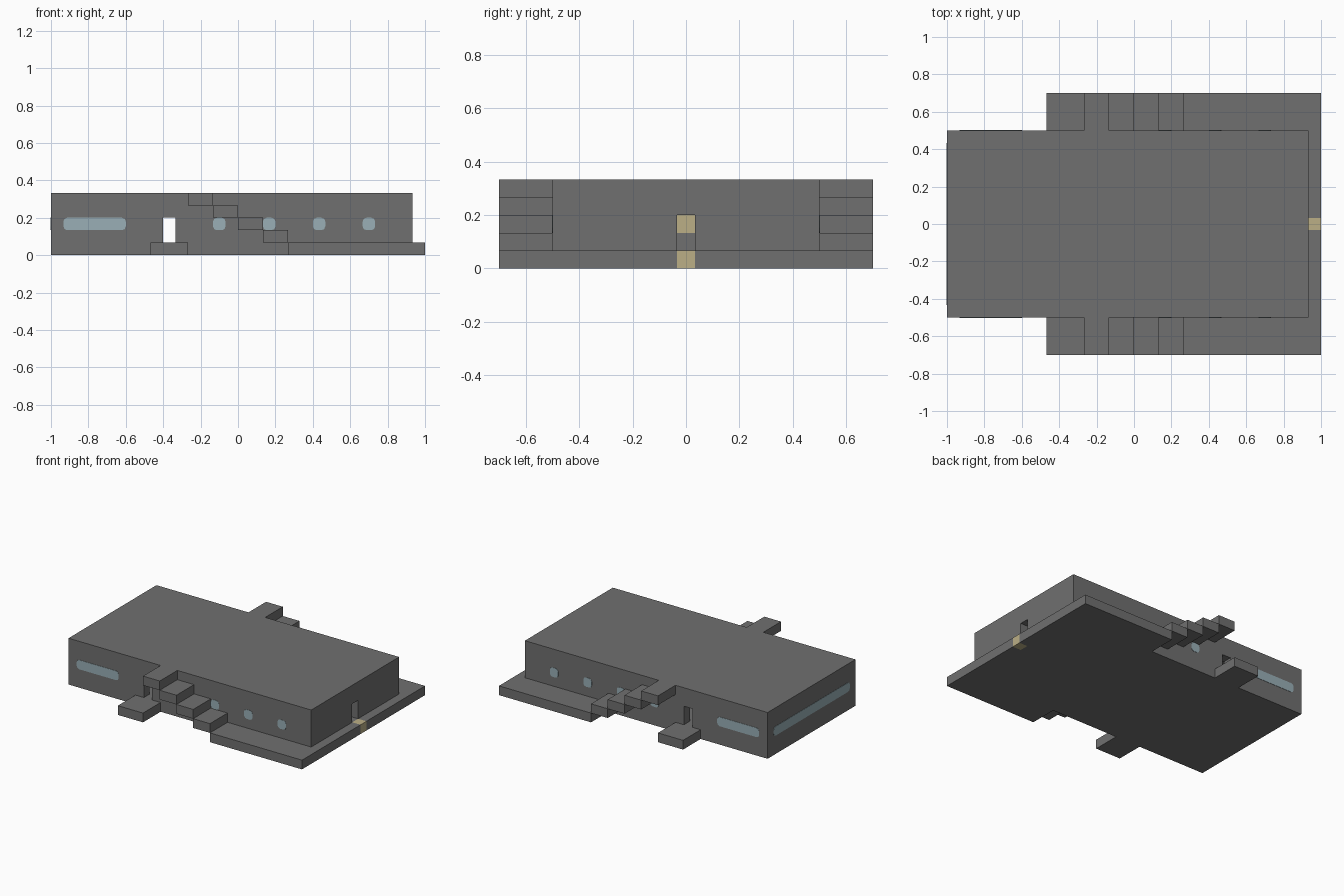
import bpy, bmesh
from mathutils import Vector

if "Cube" in bpy.data.objects:
    bpy.data.objects.remove(bpy.data.objects["Cube"], do_unlink=True)

U = 2 / 30            # building module
X0 = -15              # module coordinate of the rear end


def material(name, rgb):
    m = bpy.data.materials.new(name)
    m.use_nodes = True
    m.diffuse_color = (*rgb, 1)
    m.node_tree.nodes["Principled BSDF"].inputs["Base Color"].default_value = (*rgb, 1)
    return m


GREY = material("stone grey", (0.16, 0.16, 0.16))
GLASS = material("pale blue glass", (0.32, 0.43, 0.47))
YELLOW = material("sand yellow", (0.50, 0.43, 0.24))


def add_object(name, bm, mat):
    bmesh.ops.recalc_face_normals(bm, faces=bm.faces)
    mesh = bpy.data.meshes.new(name)
    bm.to_mesh(mesh)
    bm.free()
    mesh.materials.append(mat)
    obj = bpy.data.objects.new(name, mesh)
    bpy.context.collection.objects.link(obj)
    return obj


def prism(name, points, offset, mat):
    """Extrude a closed outline (in modules) along an offset."""
    bm = bmesh.new()
    face = bm.faces.new([bm.verts.new(Vector(p) * U) for p in points])
    ext = bmesh.ops.extrude_face_region(bm, geom=[face])
    verts = [v for v in ext["geom"] if isinstance(v, bmesh.types.BMVert)]
    bmesh.ops.translate(bm, verts=verts, vec=Vector(offset) * U)
    return add_object(name, bm, mat)


def box(name, x, y, z, mat=GREY):
    outline = [(x[0], y[0], z[0]), (x[1], y[0], z[0]), (x[1], y[1], z[0]), (x[0], y[1], z[0])]
    return prism(name, outline, (0, 0, z[1] - z[0]), mat)


def rounded(a, b, low=2, high=3, r=0.3):
    """Outline of a window with clipped, rounded corners."""
    k = r * 0.3
    return [(a + r, low), (b - r, low), (b - k, low + k), (b, low + r),
            (b, high - r), (b - k, high - k), (b - r, high), (a + r, high),
            (a + k, high - k), (a, high - r), (a, low + r), (a + k, low + k)]


# Hollow main hull with door openings
hull = box("main_hull", (X0, 14), (-7.5, 7.5), (0, 5))
cutters = [
    box("cavity_cutter", (X0 + 1, 13), (-6.5, 6.5), (1, 4)),
    box("side_door_cutter", (-6, -5), (-8, 8), (1, 3)),
    box("front_door_cutter", (12, 15), (-0.5, 0.5), (1, 3)),
]
for cutter in cutters:
    cutter.hide_render = True
    cutter.hide_viewport = True
    mod = hull.modifiers.new(cutter.name, "BOOLEAN")
    mod.operation = "DIFFERENCE"
    mod.solver = "EXACT"
    mod.object = cutter
bpy.context.view_layer.update()
result = bpy.data.meshes.new_from_object(
    hull.evaluated_get(bpy.context.evaluated_depsgraph_get()))
hull.modifiers.clear()
hull.data = result
for cutter in cutters:
    bpy.data.objects.remove(cutter, do_unlink=True)

# Terrace wrapped around the hull, notched for the door sill
half = [(14, 0.5), (14, 7.5), (4, 7.5), (4, 10.5), (15, 10.5), (15, 0.5)]
for side, s in (("left", 1), ("right", -1)):
    prism("terrace_" + side, [(x, y * s, 0) for x, y in half], (0, 0, 1), GREY)
box("door_sill", (14, 15), (-0.5, 0.5), (0, 1), YELLOW)

# Seat standing inside, seen through the front door
box("seat_base", (-11, -10), (-0.5, 0.5), (1, 2))
box("seat_top", (-11, -10), (-0.5, 0.5), (2, 3), YELLOW)

# Landings, floating stairs and windows on both long sides
for side, s in (("back", 1), ("front", -1)):
    span = (7.5 * s, 10.5 * s)
    box("landing_" + side, (-7, -4), span, (0, 1))
    for i in range(4):
        box(f"stair_{side}_{i + 1}", (2 * i - 4, 2 * i - 2), span, (4 - i, 5 - i))
    for i, (a, b) in enumerate([(-14, -9), (-2, -1), (2, 3), (6, 7), (10, 11)]):
        prism(f"window_{side}_{i + 1}", [(x, 7.47 * s, z) for x, z in rounded(a, b)],
              (0, 0.06 * s, 0), GLASS)

# Long window across the rear end
prism("rear_window", [(X0 + 0.03, y, z) for y, z in rounded(-6.5, 6.5)], (-0.06, 0, 0), GLASS)
